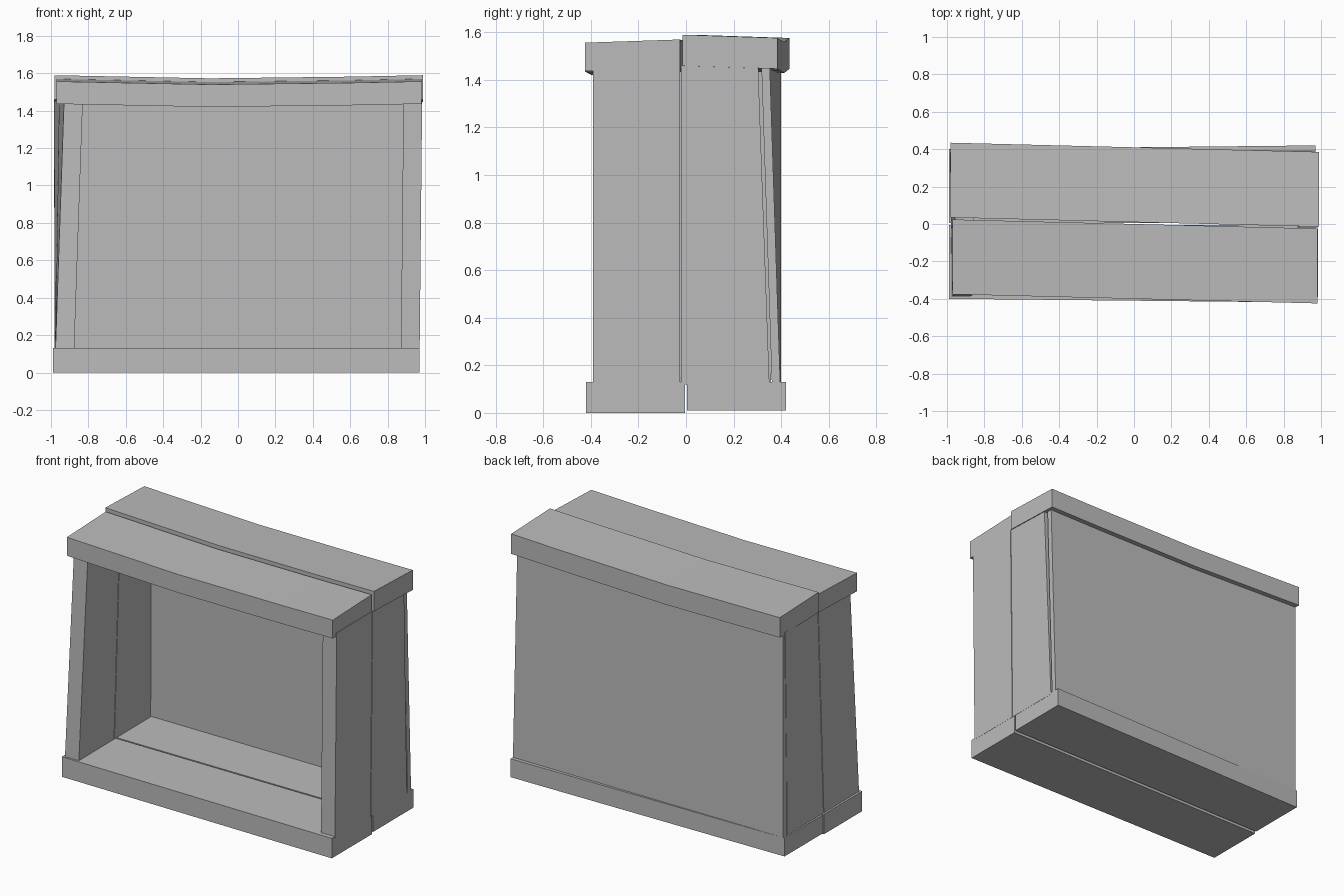
import bpy
import bmesh
from mathutils import Vector

cube = bpy.data.objects.get("Cube")
if cube:
    bpy.data.objects.remove(cube, do_unlink=True)

wood = bpy.data.materials.new("plain grey")
grey = (0.5, 0.5, 0.5, 1)
wood.use_nodes = True
wood.diffuse_color = grey
wood.node_tree.nodes["Principled BSDF"].inputs["Base Color"].default_value = grey

# Shared dimensions of the crate
half_width = 0.98
half_depth = 0.4
thickness = 0.12
side_thickness = 0.1
panel_thickness = 0.035
top_level = 1.45
gap = 0.01


def board(name, low, high, warp, bends=()):
    """Make a box between two corners, bend it across x, then warp its corners."""
    low, high = Vector(low), Vector(high)
    bm = bmesh.new()
    bmesh.ops.create_cube(bm, size=1)
    for vert in bm.verts:
        vert.co = (low + high) / 2 + vert.co * (high - low)
    for x in bends:
        bmesh.ops.bisect_plane(bm, geom=bm.verts[:] + bm.edges[:] + bm.faces[:],
                               plane_co=(x, 0, 0), plane_no=(1, 0, 0))
    for vert in bm.verts:
        vert.co += Vector(warp(*vert.co))
    mesh = bpy.data.meshes.new(name)
    bm.to_mesh(mesh)
    bm.free()
    mesh.materials.append(wood)
    bpy.context.collection.objects.link(bpy.data.objects.new(name, mesh))


def top_warp(x, y, z):
    """Skew the plank, sag it in the middle and slope it away from the ridge."""
    return 0, -x / 40, -(1 - abs(x)) / 50 - abs(y) / 30


def bottom_warp(x, y, z):
    """Widen the base slightly toward the model's left."""
    return 0, y * x / 40, 0


def right_warp(x, y, z):
    """Lean the wall inward, most at the front, and a little backward."""
    return z * (0.3 - y) / 20, z / 50, 0


def left_warp(x, y, z):
    """Lean the wall outward and narrow its rear edge upward."""
    return z / 100, -z * max(y, 0) / 10, 0


def panel_warp(x, y, z):
    """Twist the panel so its upper left corner sinks in."""
    return 0, -z * (1 + x) / 60, 0


# Top planks, the rear one slightly raised
bends = (-0.15, 0.6)
board("top_front_plank", (gap - half_width, -half_depth, top_level),
      (half_width, 0, top_level + thickness), top_warp, bends)
board("top_rear_plank", (-half_width, gap, top_level + gap),
      (half_width + gap, half_depth + gap, top_level + thickness + gap * 2),
      top_warp, bends)

# Bottom planks
board("bottom_front_plank", (-half_width - gap, -half_depth - gap, 0),
      (half_width - gap, -gap / 2, thickness + gap), bottom_warp)
board("bottom_rear_plank", (-half_width - gap, gap / 2, gap),
      (half_width - gap, half_depth + gap, thickness + gap), bottom_warp)

# Side walls, two planks each
wall_top = top_level + gap
rear_edge = half_depth - panel_thickness - gap
for side, outer, warp in (("right", -half_width, right_warp),
                          ("left", half_width - side_thickness - gap, left_warp)):
    inner = outer + side_thickness
    board(side + "_front_plank", (outer, gap - half_depth, thickness),
          (inner, -gap * 2.5, wall_top), warp)
    board(side + "_rear_plank", (outer, -gap * 2, thickness),
          (inner, rear_edge, wall_top), warp)

# Back panel
board("back_panel", (-half_width, half_depth - panel_thickness, thickness),
      (half_width - gap, half_depth, wall_top + gap), panel_warp)
